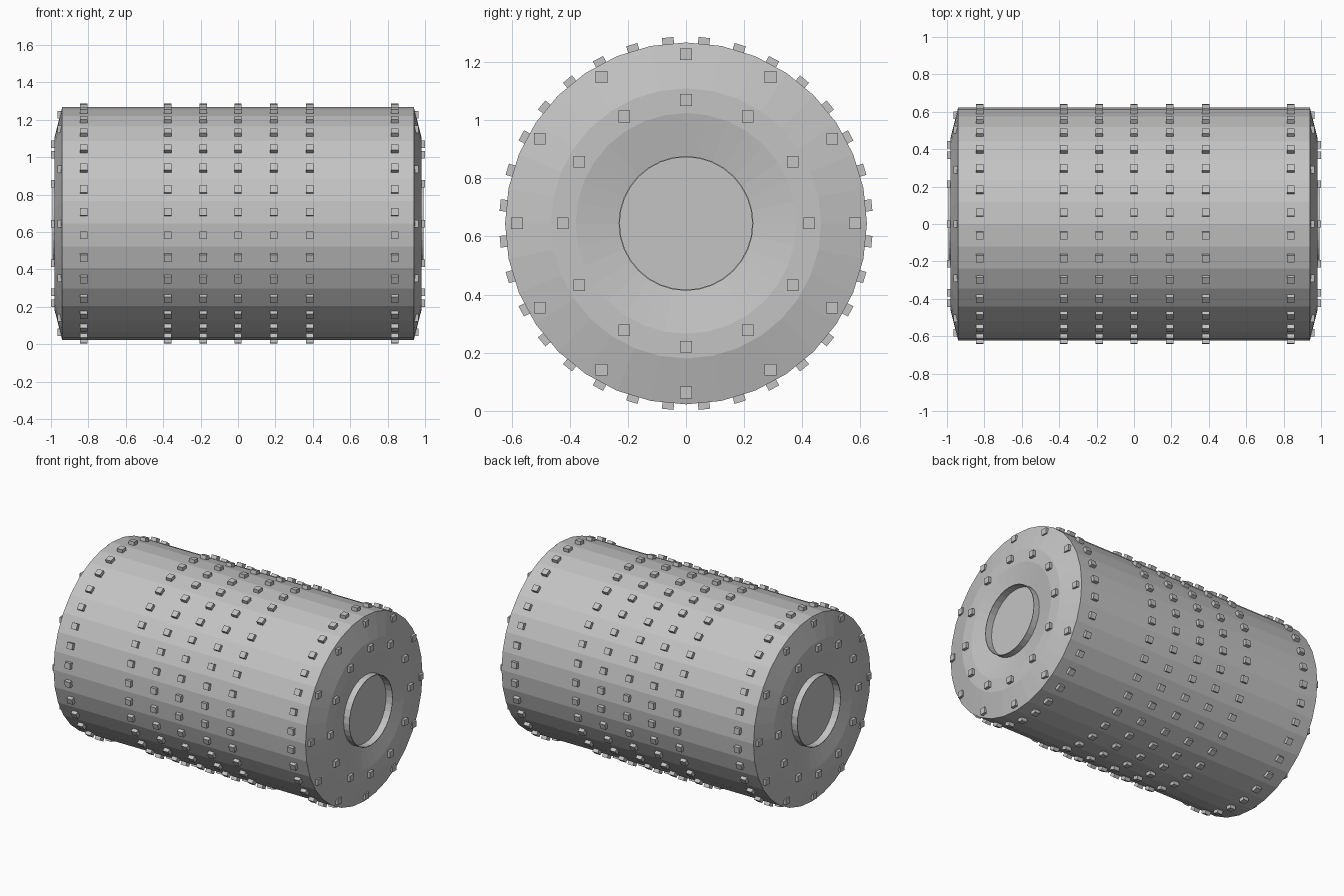
import bpy
import bmesh
import math
from mathutils import Matrix, Vector

if "Cube" in bpy.data.objects:
    bpy.data.objects.remove(bpy.data.objects["Cube"])

CZ = 0.645      # height of the drum axis
SIDES = 32

grey = bpy.data.materials.new("light_grey")
grey.diffuse_color = (0.55, 0.55, 0.55, 1)
grey.use_nodes = True
grey.node_tree.nodes["Principled BSDF"].inputs["Base Color"].default_value = grey.diffuse_color


def finish(name, bm):
    bmesh.ops.recalc_face_normals(bm, faces=bm.faces[:])
    me = bpy.data.meshes.new(name)
    bm.to_mesh(me)
    bm.free()
    me.materials.append(grey)
    ob = bpy.data.objects.new(name, me)
    ob.location.z = CZ
    bpy.context.collection.objects.link(ob)


def add_box(bm, size, matrix):
    bmesh.ops.create_cube(bm, size=1, matrix=matrix @ Matrix.Diagonal((*size, 1)))


# Drum: turned profile with bevelled, dished ends and a thin raised lip
end = [(0.94, 0.623), (0.98, 0.465), (0.98, 0.38), (0.95, 0.232),
       (0.993, 0.232), (0.993, 0.228), (0.945, 0.228)]
profile = [(-x, r) for x, r in reversed(end)] + end
bm = bmesh.new()
rings = []
for x, r in profile:
    rings.append([bm.verts.new((x, r * math.cos(2 * math.pi * i / SIDES),
                                r * math.sin(2 * math.pi * i / SIDES)))
                  for i in range(SIDES)])
for a, b in zip(rings, rings[1:]):
    for i in range(SIDES):
        j = (i + 1) % SIDES
        bm.faces.new((a[i], a[j], b[j], b[i]))
bm.faces.new(rings[0])
bm.faces.new(rings[-1])
finish("drum", bm)

# Studs around the barrel, one on each flat side in every row
bm = bmesh.new()
for x in (-0.825, -0.375, -0.185, 0.0, 0.192, 0.383, 0.838):
    for i in range(SIDES):
        turn = Matrix.Rotation(2 * math.pi * (i + 0.5) / SIDES, 4, 'X')
        add_box(bm, (0.04, 0.04, 0.04),
                turn @ Matrix.Translation(Vector((x, 0, 0.623))))
finish("barrel_studs", bm)

# Two rings of upright square studs on each end
bm = bmesh.new()
for side in (-1, 1):
    for radius, x in ((0.425, 0.98), (0.582, 0.944)):
        for i in range(12):
            a = 2 * math.pi * i / 12
            add_box(bm, (0.04, 0.04, 0.04), Matrix.Translation(
                Vector((side * x, radius * math.cos(a), radius * math.sin(a)))))
finish("end_studs", bm)
